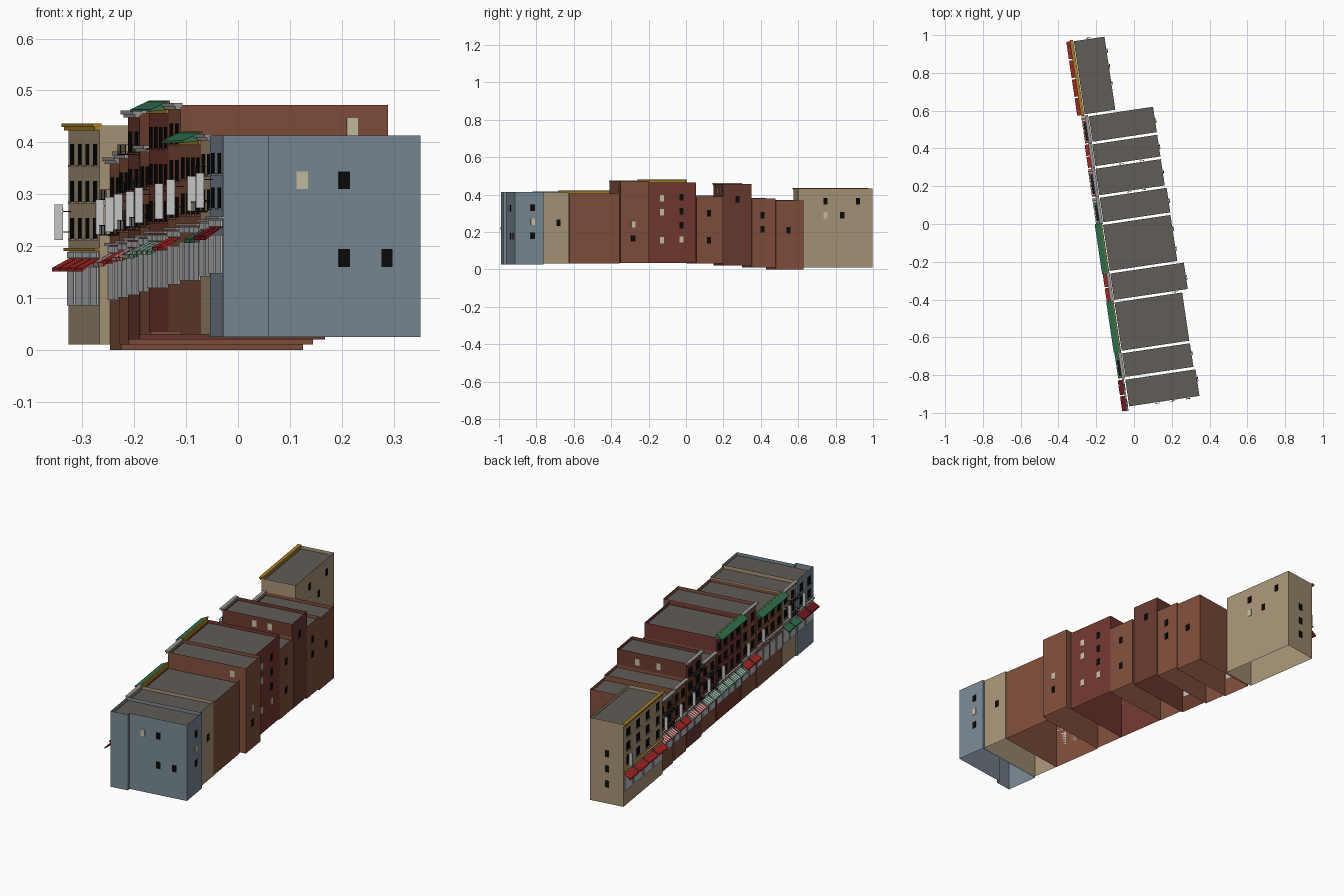
import bpy, bmesh, math

if "Cube" in bpy.data.objects:
    bpy.data.objects.remove(bpy.data.objects["Cube"])

ANGLE = math.radians(8.45)   # the row is turned about z; local axes: x = depth, y = along the street


def rgb(r, g, b):
    return tuple((c / 255) ** 2.2 for c in (r, g, b)) + (1,)


COL = {
    "tan": rgb(165, 147, 118), "blue": rgb(120, 135, 146), "brown": rgb(128, 80, 62),
    "red_brick": rgb(112, 58, 52), "dark_brick": rgb(104, 60, 50), "roof": rgb(97, 93, 88),
    "black": rgb(18, 18, 20), "pale": rgb(195, 188, 158), "glass": rgb(185, 187, 190),
    "white": rgb(222, 222, 222), "gold": rgb(165, 125, 40), "red": rgb(165, 42, 40),
    "dark_red": rgb(120, 28, 36), "green": rgb(52, 112, 78), "iron": rgb(35, 33, 33),
    "stone": rgb(150, 148, 144),
}
MATS = {}


def mat(c):
    if c not in MATS:
        MATS[c] = bpy.data.materials.new(c)
        MATS[c].diffuse_color = COL[c]
    return MATS[c]


def finish(name, bm, colour):
    me = bpy.data.meshes.new(name)
    bm.to_mesh(me)
    bm.free()
    ob = bpy.data.objects.new(name, me)
    ob.rotation_euler.z = ANGLE
    me.materials.append(mat(colour))
    bpy.context.collection.objects.link(ob)
    return ob


def boxes(name, items, colour):
    """items: (u0, u1, v0, v1, z0, z1), u along the street and v in depth"""
    if not items:
        return
    bm = bmesh.new()
    for u0, u1, v0, v1, z0, z1 in items:
        vs = bmesh.ops.create_cube(bm, size=1)["verts"]
        for p in vs:
            p.co = ((v0 + v1) / 2 + p.co.x * (v1 - v0), (u0 + u1) / 2 + p.co.y * (u1 - u0),
                    (z0 + z1) / 2 + p.co.z * (z1 - z0))
    finish(name, bm, colour)


def shell(name, outline, z0, z1, colour):
    """open walls around a (v, u) outline"""
    bm = bmesh.new()
    low = [bm.verts.new((v, u, z0)) for v, u in outline]
    top = [bm.verts.new((v, u, z1)) for v, u in outline]
    n = len(outline)
    for i in range(n):
        j = (i + 1) % n
        bm.faces.new((low[i], low[j], top[j], top[i]))
    finish(name, bm, colour)


def strips(name, spans, profile, colour):
    """sheet with a (v, z) profile swept along each u span"""
    bm = bmesh.new()
    for u0, u1 in spans:
        a = [bm.verts.new((v, u0, z)) for v, z in profile]
        b = [bm.verts.new((v, u1, z)) for v, z in profile]
        for i in range(len(profile) - 1):
            bm.faces.new((a[i], a[i + 1], b[i + 1], b[i]))
        bm.faces.new(a)
        bm.faces.new(b[::-1])
    if spans:
        finish(name, bm, colour)
    else:
        bm.free()


# name, u0, u1, front v, back v, base, top, wall, bays, awning, striped, trim, fire escape
ROW = [
    ("corner_blue", -.975, -.803, -.174, .213, .025, .413, "blue", 2, "dark_red", 0, None, 0),
    ("narrow_tan", -.80, -.662, -.17, .204, .03, .412, "tan", 2, "green", 0, "stone", 1),
    ("wide_brown", -.66, -.39, -.17, .203, .03, .405, "brown", 4, None, 0, "green", 0),
    ("tall_brown", -.388, -.235, -.17, .235, .035, .472, "brown", 2, "red", 0, "stone", 0),
    ("wide_red", -.233, .025, -.17, .202, .035, .465, "red_brick", 4, "green", 1, "green", 0),
    ("low_brown", .027, .17, -.166, .203, .03, .39, "brown", 2, "green", 1, "stone", 1),
    ("tall_dark", .172, .325, -.166, .195, .02, .457, "dark_brick", 2, "red", 1, "stone", 1),
    ("small_dark", .327, .455, -.164, .195, .01, .378, "brown", 2, "red", 0, "stone", 0),
    ("small_brown", .457, .605, -.16, .195, 0, .367, "brown", 2, "red", 1, "stone", 1),
    ("end_tan", .607, 1.01, -.18, -.005, .01, .432, "tan", 4, "red", 0, "gold", 0),
]

for name, u0, u1, vf, vb, z0, z1, wall, bays, awn, striped, trim, escape in ROW:
    # walls and sunken roof
    if name == "corner_blue":
        outline = [(vf, u0), (-.085, u0), (-.085, u0 + .018), (vb, u0 + .018), (vb, u1), (vf, u1)]
    else:
        outline = [(vf, u0), (vb, u0), (vb, u1), (vf, u1)]
    shell(name + "_walls", outline, z0, z1, wall)
    bm = bmesh.new()
    ru = u0 + (.024 if name == "corner_blue" else .006)
    bm.faces.new([bm.verts.new((v, u, z1 - .013)) for v, u in
                  ((vf + .007, ru), (vb - .004, ru), (vb - .004, u1 - .006), (vf + .007, u1 - .006))])
    finish(name + "_roof", bm, "roof")

    # shopfront glass; the street level rises towards the front end
    um, step = (u0 + u1) / 2, (u1 - u0) / bays
    shop = .193 - .036 * um
    mids = [u0 + step * (i + .5) for i in range(bays)]
    h = step * .42
    boxes(name + "_shop_windows", [(m - h, m + h, vf - .004, vf, shop - .078, shop - .004) for m in mids], "glass")
    boxes(name + "_transoms", [(m - h, m + h, vf - .004, vf, shop + .013, shop + .025) for m in mids], "glass")
    boxes(name + "_shop_cornice", [(u0, u1, vf - .01, vf, shop + .027, shop + .032)],
          "gold" if trim == "gold" else "stone")

    # upper windows and sills
    wins, sills = [], []
    rows = 3 if z1 - shop > .21 else 2
    gap = (z1 - .02 - shop - .035) / rows
    for m in mids:
        for r in range(rows):
            z = shop + .035 + gap * (r + .5)
            w = min(.017, step * .24)
            wins.append((m - w, m + w, vf - .002, vf + .001, z - .02, z + .02))
            sills.append((m - w - .004, m + w + .004, vf - .006, vf, z - .024, z - .02))
    boxes(name + "_front_windows", wins, "black")
    boxes(name + "_sills", sills, wall)

    # awnings, one per bay, optionally striped
    if awn:
        prof = [(vf, shop + .012), (vf - .033, shop - .006), (vf - .033, shop - .013)]
        main, alt = [], []
        for m in mids:
            a, n = m - step * .46, 8 if striped else 1
            d = step * .92 / n
            for k in range(n):
                (alt if k % 2 else main).append((a + k * d, a + k * d + d))
        strips(name + "_awning", main, prof, awn)
        strips(name + "_awning_stripes", alt, prof, "white")

    # roof edge: sloped green eave or stepped cornice
    if trim == "green":
        t = z1 + .016
        strips(name + "_eave", [(u0 - .004, u1 + .004)],
               [(vf + .002, t), (vf - .036, t - .018), (vf - .036, t - .022), (vf, t - .018)], "green")
        boxes(name + "_eave_board", [(u0, u1, vf - .005, vf + .003, z1 - .01, t - .002)], "gold")
    elif trim:
        boxes(name + "_cornice", [(u0, u1, vf - .009, vf + .004, z1 - .009, z1 - .003),
                                  (u0 - .002, u1 + .002, vf - .014, vf + .004, z1 - .003, z1 + .004)], trim)

    # projecting blank blade sign
    us = u1 - .03
    zs = shop + .082
    boxes(name + "_blade_sign", [(us - .003, us + .003, vf - .032, vf - .016, zs - .034, zs + .034)], "white")
    boxes(name + "_sign_bracket", [(us - .001, us + .001, vf - .018, vf, zs + d, zs + d + .002)
                                   for d in (-.02, .02)], "iron")

    # fire escape platforms with rails
    if escape:
        bars, a, b, o = [], u0 + .015, u1 - .04, vf - .026
        for r in range(rows):
            z = shop + .035 + gap * r + .012
            bars.append((a, b, o, vf, z - .001, z + .001))
            bars.append((a, b, o, o + .0015, z + .018, z + .0195))
            for e in (a, b):
                bars.append((e, e + .0015, o, vf, z + .018, z + .0195))
            for k in range(7):
                p = a + (b - a) * k / 6
                bars.append((p, p + .0012, o, o + .0012, z, z + .018))
        boxes(name + "_fire_escape", bars, "iron")

# windows on the back walls: u, back v, z
W, H, T = .011, .017, .002
BACK = {
    "black": [(-.86, .213, .33), (-.86, .213, .18), (-.72, .204, .25), (-.32, .235, .165),
              (-.055, .202, .385), (-.055, .202, .31), (-.055, .202, .235), (.095, .203, .30), (.095, .203, .155),
              (.25, .195, .375), (.385, .195, .29), (.385, .195, .215), (.525, .195, .21),
              (.755, -.005, .365), (.845, -.005, .29), (.93, -.005, .365)],
    "pale": [(-.86, .213, .255), (-.32, .235, .24), (-.16, .202, .38), (-.16, .202, .305),
             (-.16, .202, .155), (-.055, .202, .16), (.755, -.005, .29)],
}
# windows on the side walls: wall u, v, z
SIDE = {
    "black": [(-.957, .065, .327), (-.957, .065, .177), (-.957, .148, .177),
              (1.01, -.095, .265), (1.01, -.095, .187), (1.01, -.095, .11)],
    "pale": [(-.957, -.017, .327), (-.388, .165, .43), (.172, .0, .42), (.172, .08, .42),
             (.325, -.02, .41), (.325, .09, .41)],
}
for c in ("black", "pale"):
    boxes("back_windows_" + c, [(u - W, u + W, v - T, v + T, z - H, z + H) for u, v, z in BACK[c]], c)
    boxes("side_windows_" + c, [(u - T, u + T, v - W, v + W, z - H, z + H) for u, v, z in SIDE[c]], c)

for m in bpy.data.materials:
    if m.users and not m.is_grease_pencil:
        m.use_nodes = True
        m.node_tree.nodes["Principled BSDF"].inputs["Base Color"].default_value = m.diffuse_color
